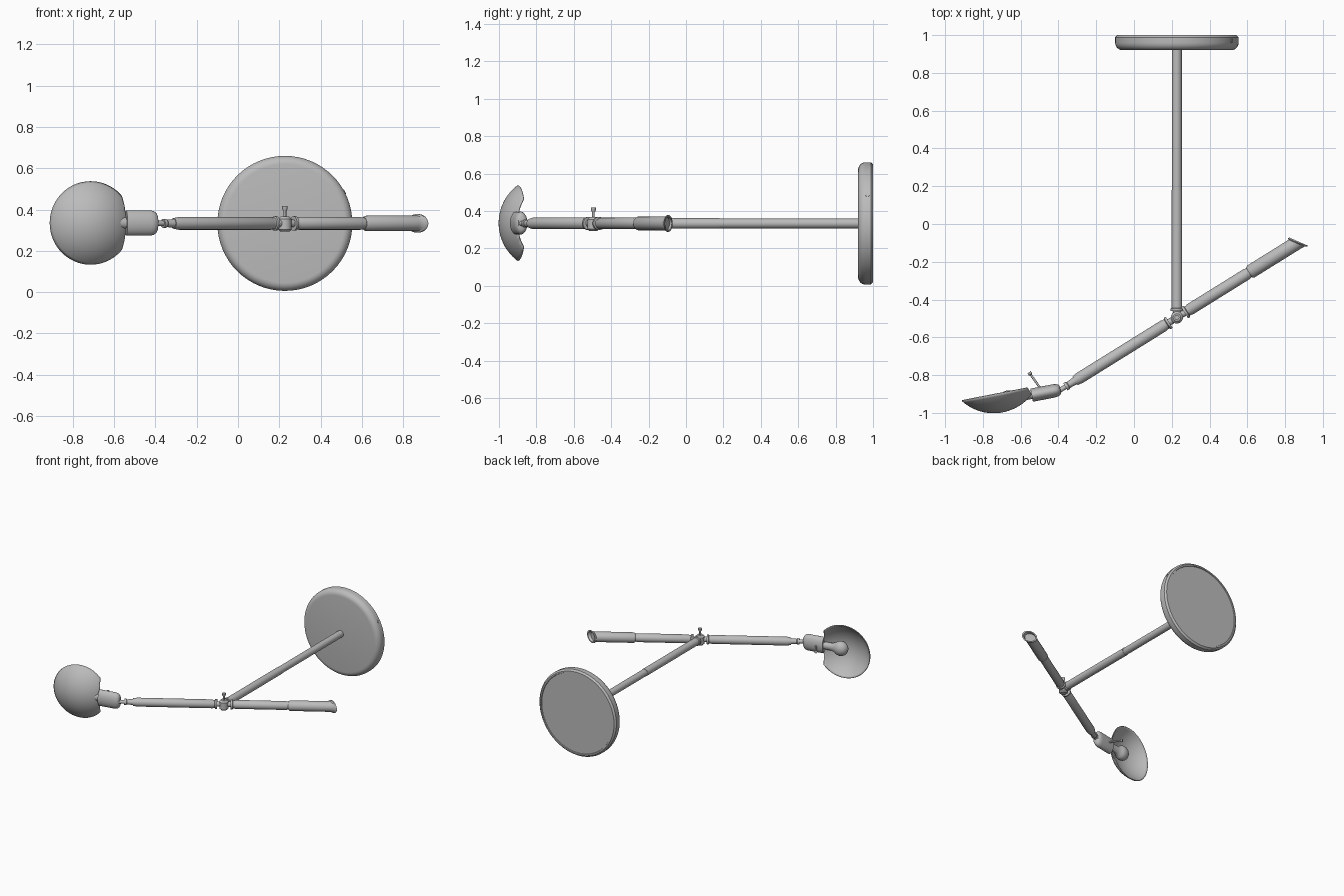
import bpy, bmesh, math
from mathutils import Vector, Matrix

cube = bpy.data.objects.get("Cube")
if cube:
    bpy.data.objects.remove(cube, do_unlink=True)

grey = bpy.data.materials.new("satin_grey")
grey.use_nodes = True
grey.diffuse_color = (0.5, 0.5, 0.5, 1)
grey.node_tree.nodes["Principled BSDF"].inputs["Base Color"].default_value = (0.5, 0.5, 0.5, 1)

Z = 0.333
UP = Vector((0, 0, 1))
parts = []


def frame(origin, d):
    """Local z runs along d; local y points up when d is level."""
    d = Vector(d).normalized()
    side = UP.cross(d) if abs(d.z) < 0.9 else Vector((1, 0, 0))
    side.normalize()
    m = Matrix((side, d.cross(side), d)).transposed().to_4x4()
    m.translation = Vector(origin)
    return m


def finish(name, bm):
    bmesh.ops.remove_doubles(bm, verts=bm.verts, dist=1e-5)
    bmesh.ops.recalc_face_normals(bm, faces=bm.faces)
    me = bpy.data.meshes.new(name)
    bm.to_mesh(me)
    bm.free()
    me.materials.append(grey)
    ob = bpy.data.objects.new(name, me)
    bpy.context.collection.objects.link(ob)
    parts.append(ob)
    return ob


def spin(profile, segs=32):
    """Turn (distance, radius) points around local z."""
    bm = bmesh.new()
    vs = [bm.verts.new((r, 0, t)) for t, r in profile]
    es = [bm.edges.new(p) for p in zip(vs, vs[1:])]
    bmesh.ops.spin(bm, geom=vs + es, axis=UP, cent=(0, 0, 0),
                   angle=math.tau, steps=segs, use_duplicate=False)
    bmesh.ops.remove_doubles(bm, verts=bm.verts, dist=1e-5)
    return bm


def lathe(name, profile, origin, d, segs=32, flat=1.0):
    bm = spin(profile, segs)
    bm.transform(frame(origin, d) @ Matrix.Diagonal((flat, 1, 1, 1)))
    return finish(name, bm)


# Wall plate with rounded front edge and a recessed back
R = 0.327
arc = [(0.04 - 0.04 * math.cos(a), R - 0.04 + 0.04 * math.sin(a))
       for a in (math.pi / 2 * i / 6 for i in range(7))]
lathe("wall_plate", [(0, 0)] + arc + [(0.068, R), (0.08, R - 0.012), (0.08, R - 0.022),
      (0.075, R - 0.024), (0.075, 0)], (0.227, 0.92, Z), (0, 1, 0), 64)
a = math.radians(28)
out = Vector((math.cos(a), 0, math.sin(a)))
lathe("plate_screw", [(-0.01, 0), (-0.01, 0.012), (0.003, 0.012), (0.003, 0.006), (0, 0)],
      Vector((0.227, 0.97, Z)) + out * R, out, 16)

# Wall rod in two telescoping lengths, with its front collar
lathe("wall_rod", [(0, 0), (0, 0.033), (0.012, 0.033), (0.016, 0.028), (0.64, 0.028),
      (0.64, 0.026), (1.41, 0.026), (1.41, 0)], (0.227, -0.46, Z), (0, 1, 0))

# Swivel joint with a thumb screw on top
joint = Vector((0.227, -0.495, Z))
lathe("swivel_joint", [(-0.04, 0), (-0.04, 0.022), (-0.03, 0.032), (0.022, 0.032),
      (0.034, 0.02), (0.034, 0)], joint, UP)
lathe("thumb_screw", [(0.02, 0), (0.02, 0.007), (0.06, 0.007), (0.07, 0.013),
      (0.084, 0.013), (0.084, 0)], joint, UP, 16)
lathe("rod_neck", [(0, 0), (0, 0.02), (0.04, 0.02), (0.04, 0)], joint, (0, 1, 0))

# Two swing arms on one line through the joint
along = Vector((0.64, 0.398, 0)).normalized()
for name, s, end in (("left", 1, 0.46), ("right", -1, 0.635)):
    lathe(name + "_arm", [(0.02, 0), (0.02, 0.018), (0.048, 0.018), (0.048, 0.035),
          (0.06, 0.035), (0.064, 0.028), (0.075, 0.028), (0.08, 0.031),
          (end - 0.03, 0.031), (end, 0.026), (end, 0)], joint, along * s)

# Handle sleeve with a slanted, flared and hollow end
bm = spin([(0, 0), (0, 0.03), (0.012, 0.037), (0.27, 0.037), (0.295, 0.038), (0.302, 0.045),
           (0.31, 0.045), (0.31, 0.036), (0.29, 0.033), (0.29, 0)])
for v in bm.verts:
    if v.co.z > 0.2:
        v.co.z -= 0.68 * v.co.x
bm.transform(frame(joint + along * 0.45, along))
finish("handle", bm)

# Thin link between arm and lamp head
lathe("head_link", [(0, 0), (0, 0.022), (0.055, 0.018), (0.06, 0.022), (0.075, 0.022),
      (0.075, 0.013), (0.13, 0.013), (0.13, 0)], joint - along * 0.62, -along, 20)

# Lamp head frame: rim centre, tilted about z
tilt = math.radians(11)
ax = Vector((math.cos(tilt), math.sin(tilt), 0))
back = Vector((-ax.y, ax.x, 0))
rim = Vector((-0.714, -0.896, Z + 0.002))


def head(x, y):
    return rim + ax * x + back * y


# Shade: thin spherical cap, trimmed flat beside the socket
cap = [(0.15 - 0.25 * math.cos(t), 0.25 * math.sin(t))
       for t in (math.asin(0.8) * i / 14 for i in range(15))]
bm = spin(cap, 64)
bm.transform(frame(rim, back))
bmesh.ops.bisect_plane(bm, geom=bm.verts[:] + bm.edges[:] + bm.faces[:],
                       plane_co=(-0.565, -0.865, 0), plane_no=(0.07, 0.04, 0),
                       clear_outer=True)
shade = finish("shade", bm)
mod = shade.modifiers.new("wall", "SOLIDIFY")
mod.thickness = 0.006
mod.offset = 0

# Flattened socket, bulb and switch lever
lathe("socket", [(0, 0), (0, 0.035), (0.006, 0.048), (0.018, 0.057), (0.035, 0.061),
      (0.155, 0.061), (0.155, 0)], head(0.322, -0.043), -ax, 40, 0.58)
ball = [(0.1 - 0.054 * math.cos(t), 0.054 * math.sin(t))
        for t in (math.pi * i / 16 for i in range(4, 17))]
lathe("bulb", [(-0.04, 0), (-0.04, 0.026), (0.035, 0.028)] + ball,
      head(0.14, -0.04), -ax, 32, 0.85)
lathe("switch_lever", [(0, 0), (0, 0.006), (0.105, 0.006), (0.11, 0.011), (0.122, 0.011),
      (0.122, 0)], (-0.485, -0.885, Z), (-0.06, 0.085, 0), 12)

bpy.ops.object.select_all(action="DESELECT")
for ob in parts:
    ob.select_set(True)
bpy.context.view_layer.objects.active = parts[0]
bpy.ops.object.shade_smooth_by_angle(angle=math.radians(35))
